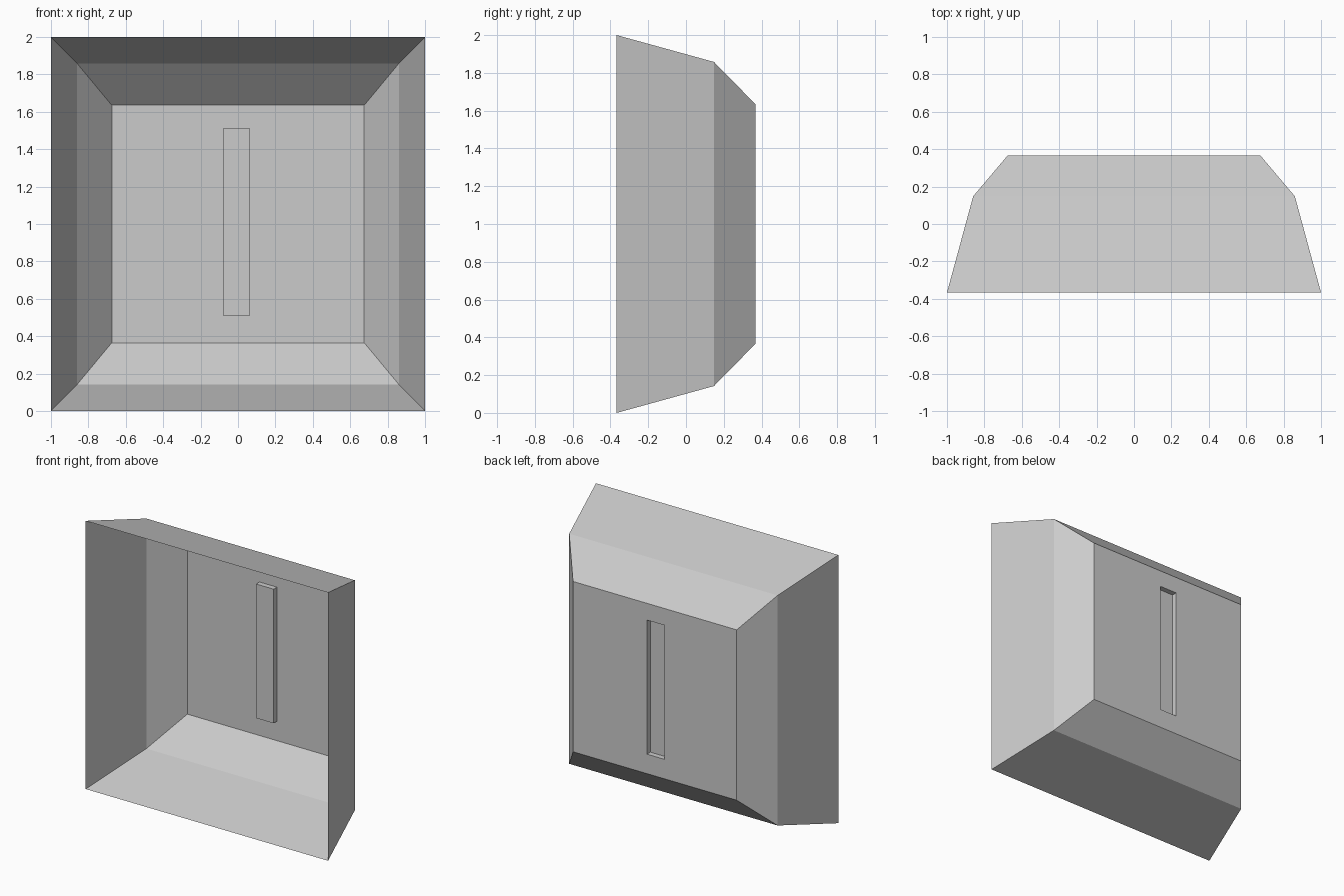
import bpy
import bmesh

cube = bpy.data.objects.get("Cube")
if cube:
    bpy.data.objects.remove(cube, do_unlink=True)

# Single flat colour
grey = bpy.data.materials.new("light grey")
grey.use_nodes = True
colour = (0.6, 0.6, 0.6, 1)
grey.diffuse_color = colour
grey.node_tree.nodes["Principled BSDF"].inputs["Base Color"].default_value = colour


def ring(bm, x0, x1, z0, z1, y):
    """Rectangular loop of vertices standing at depth y."""
    corners = ((x0, z0), (x1, z0), (x1, z1), (x0, z1))
    return [bm.verts.new((x, y, z)) for x, z in corners]


def loft(bm, rings):
    """Join consecutive loops with quads."""
    for a, b in zip(rings, rings[1:]):
        for i in range(4):
            j = (i + 1) % 4
            bm.faces.new((a[i], a[j], b[j], b[i]))


def make_object(name, bm):
    mesh = bpy.data.meshes.new(name)
    bm.to_mesh(mesh)
    bm.free()
    mesh.materials.append(grey)
    obj = bpy.data.objects.new(name, mesh)
    bpy.context.collection.objects.link(obj)
    return obj


slot = (-0.08, 0.065, 0.51, 1.51)
back = 0.367

# Thin open tray: flared rim, shoulder, back panel with an opening
bm = bmesh.new()
rings = [ring(bm, -h, h, 1 - v, 1 + v, y) for h, v, y in (
    (1.0, 1.0, -back), (0.86, 0.858, 0.148), (0.675, 0.635, back))]
rings.append(ring(bm, *slot, back))
loft(bm, rings)
make_object("open_tray", bm)

# Shallow slot pressed forward from the back panel
bm = bmesh.new()
rings = [ring(bm, *slot, y) for y in (back, back - 0.04)]
loft(bm, rings)
bm.faces.new(rings[-1])
bmesh.ops.recalc_face_normals(bm, faces=bm.faces)
bmesh.ops.reverse_faces(bm, faces=bm.faces)
make_object("pressed_slot", bm)
